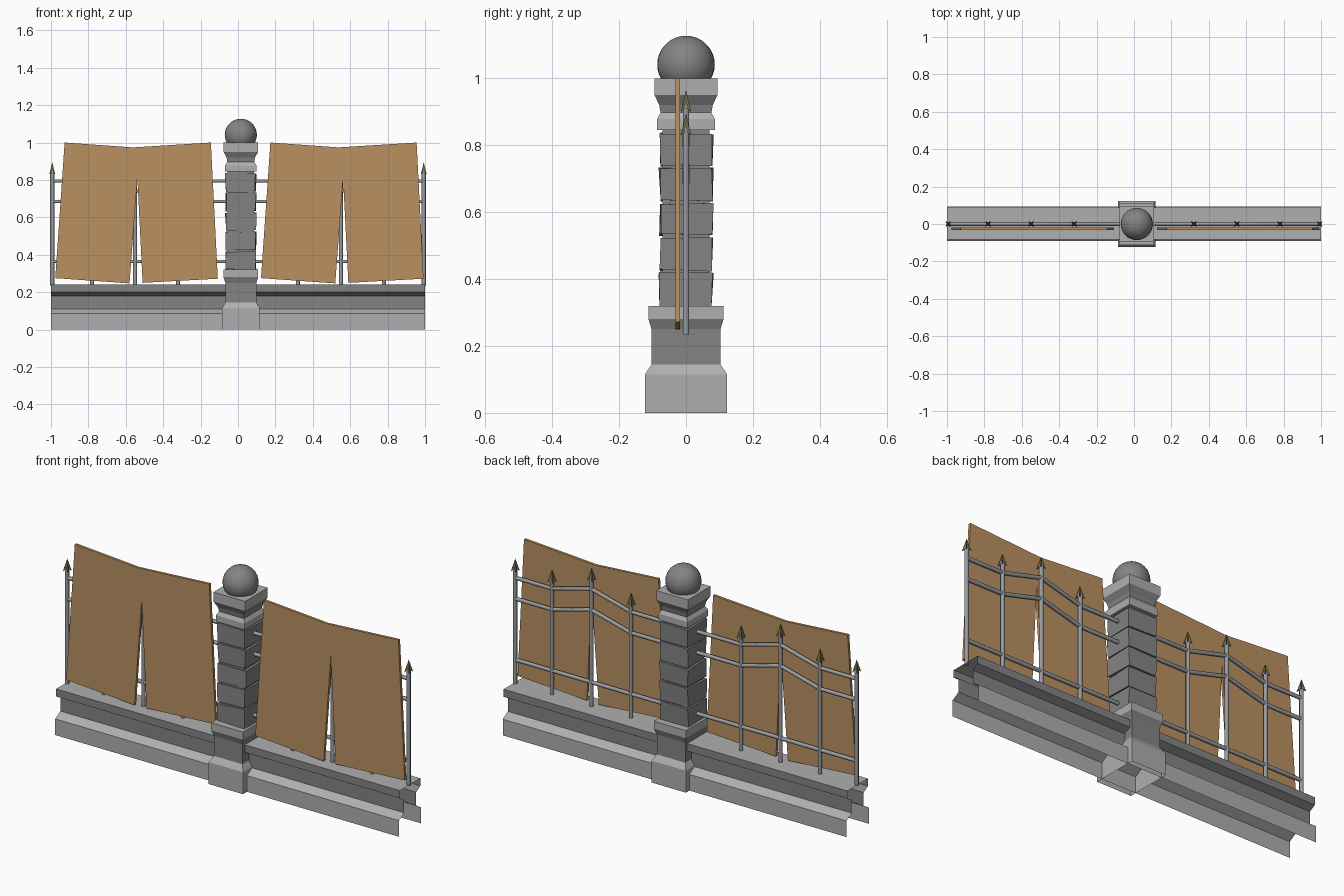
import bpy, bmesh, math, random
from mathutils import Vector

if "Cube" in bpy.data.objects:
    bpy.data.objects.remove(bpy.data.objects["Cube"])

random.seed(4)
CX = 0.015  # pillar centre


def material(name, rgb):
    m = bpy.data.materials.new(name)
    m.diffuse_color = (*rgb, 1)
    m.use_nodes = True
    m.node_tree.nodes["Principled BSDF"].inputs["Base Color"].default_value = m.diffuse_color
    return m


LIGHT = material("light stone", (0.43, 0.43, 0.43))
DARK = material("dark stone", (0.23, 0.23, 0.23))
STEEL = material("steel grey", (0.32, 0.33, 0.34))
BRASS = material("dark olive brass", (0.15, 0.14, 0.06))
WOOD = material("board brown", (0.49, 0.28, 0.12))


def finish(name, bm, mats, recalc=True):
    if recalc:
        bmesh.ops.recalc_face_normals(bm, faces=bm.faces)
    me = bpy.data.meshes.new(name)
    bm.to_mesh(me)
    bm.free()
    for m in mats:
        me.materials.append(m)
    ob = bpy.data.objects.new(name, me)
    bpy.context.collection.objects.link(ob)
    return ob


def loft(name, rings, bottom=False, wobble=0.0):
    """Stack of rectangles (half_x, half_y, z, material of the side above)."""
    bm = bmesh.new()
    loops = []
    for hx, hy, z, _ in rings:
        loops.append([bm.verts.new((CX + sx * hx + random.uniform(-wobble, wobble),
                                    sy * hy + random.uniform(-wobble, wobble),
                                    z + random.uniform(-wobble, wobble)))
                      for sx, sy in ((-1, -1), (1, -1), (1, 1), (-1, 1))])
    for a, b, r in zip(loops, loops[1:], rings):
        for i in range(4):
            j = (i + 1) % 4
            bm.faces.new((a[i], a[j], b[j], b[i])).material_index = r[3]
    bm.faces.new(loops[-1]).material_index = rings[-1][3]
    if bottom:
        bm.faces.new(loops[0][::-1]).material_index = rings[0][3]
    return finish(name, bm, [LIGHT, DARK])


# low wall: open-ended moulded profile swept along x
half = [(0.092, 0), (0.092, 0.085), (0.05, 0.11), (0.05, 0.18),
        (0.085, 0.2), (0.085, 0.24)]
prof = [(-y, z) for y, z in half] + [(y, z) for y, z in reversed(half)]
bm = bmesh.new()
rows = [[bm.verts.new((x, y + 0.002, z)) for y, z in prof] for x in (-1, 1)]
for i in range(len(prof) - 1):
    f = bm.faces.new((rows[0][i], rows[1][i], rows[1][i + 1], rows[0][i + 1]))
    zs = (prof[i][1], prof[i + 1][1])
    f.material_index = 1 if max(zs) > 0.11 and min(zs) < 0.24 else 0
finish("low_wall", bm, [LIGHT, DARK], recalc=False)

# pillar pedestal, open below
loft("pillar_base", [(0.1, 0.123, 0, 0), (0.1, 0.123, 0.115, 0),
                     (0.083, 0.103, 0.145, 1), (0.083, 0.103, 0.25, 1),
                     (0.093, 0.112, 0.28, 0), (0.093, 0.112, 0.32, 0)])

# pillar shaft with five rough stone blocks
loft("pillar_core", [(0.07, 0.07, 0.31, 1), (0.07, 0.07, 0.86, 1)])
for k in range(5):
    z = 0.322 + k * 0.1045
    loft(f"pillar_block_{k + 1}", [(0.079, 0.077, z, 1), (0.081, 0.079, z + 0.095, 1)],
         bottom=True, wobble=0.004)

# pillar capital and ball
loft("pillar_cap", [(0.084, 0.086, 0.845, 0), (0.084, 0.086, 0.878, 0),
                    (0.072, 0.076, 0.897, 1), (0.076, 0.08, 0.92, 1),
                    (0.092, 0.094, 0.95, 0), (0.092, 0.094, 1.0, 0)], bottom=True)
bm = bmesh.new()
bmesh.ops.create_uvsphere(bm, u_segments=32, v_segments=18, radius=0.086)
bmesh.ops.translate(bm, verts=bm.verts, vec=(CX, 0, 1.041))
for f in bm.faces:
    f.smooth = True
finish("pillar_ball", bm, [DARK])


def tube(name, pts, r):
    """Round bar along a few points."""
    cu = bpy.data.curves.new(name, 'CURVE')
    cu.dimensions = '3D'
    cu.bevel_depth = r
    cu.bevel_resolution = 1
    cu.use_fill_caps = True
    sp = cu.splines.new('POLY')
    sp.points.add(len(pts) - 1)
    for p, co in zip(sp.points, pts):
        p.co = (*co, 1)
    cu.materials.append(STEEL)
    ob = bpy.data.objects.new(name, cu)
    bpy.context.collection.objects.link(ob)


def spear(name, x, z):
    """Four-winged spear head."""
    bm = bmesh.new()
    tip = bm.verts.new((x, 0, z + 0.065))
    low = bm.verts.new((x, 0, z + 0.02))
    ring = []
    for i in range(8):
        a = math.pi / 4 * i
        r, dz = (0.022, 0) if i % 2 else (0.009, 0.012)
        ring.append(bm.verts.new((x + r * math.cos(a), r * math.sin(a), z + dz)))
    for i in range(8):
        j = (i + 1) % 8
        bm.faces.new((ring[i], ring[j], tip))
        bm.faces.new((ring[j], ring[i], low))
    finish(name, bm, [BRASS])


# railings and boards on both sides of the pillar
board = [(-0.377, 1.0), (-0.012, 0.974), (0.405, 1.0), (0.442, 0.272), (0.04, 0.25),
         (0.012, 0.81), (-0.03, 0.247), (-0.427, 0.275)]
for side, label in ((-1, "left"), (1, "right")):
    for n, x in enumerate((0.32, 0.55, 0.78, 0.993)):
        top = 0.90 if n == 1 else 0.83
        tube(f"{label}_post_{n + 1}", [(side * x, 0, 0.235), (side * x, 0, top + 0.02)], 0.011)
        spear(f"{label}_spear_{n + 1}", side * x, top)
    for n, (z, rise) in enumerate(((0.364, 0), (0.685, 0.06), (0.795, 0.06))):
        path = [(0.06, z), (0.32, z), (0.55, z + rise), (0.78, z), (0.998, z)]
        tube(f"{label}_rail_{n + 1}", [(side * x, 0, h) for x, h in path], 0.01)
    bm = bmesh.new()
    face = bm.faces.new([bm.verts.new((side * 0.55 + x, -0.032, z)) for x, z in board])
    ext = bmesh.ops.extrude_face_region(bm, geom=[face], use_keep_orig=True)
    bmesh.ops.translate(bm, vec=(0, 0.014, 0),
                        verts=[v for v in ext["geom"] if isinstance(v, bmesh.types.BMVert)])
    finish(f"{label}_board", bm, [WOOD])
